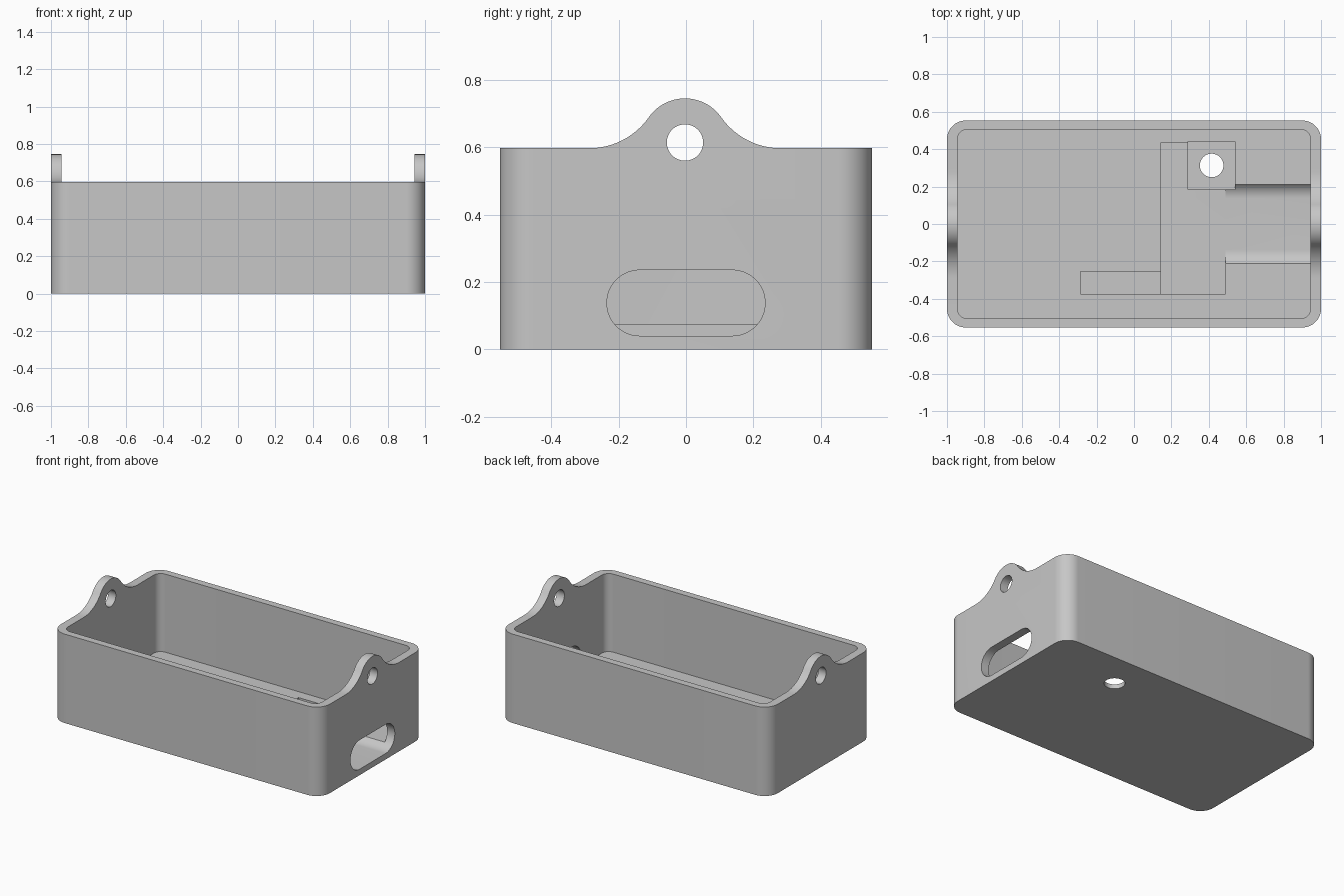
import bpy, bmesh, math
from mathutils import Vector

if "Cube" in bpy.data.objects:
    bpy.data.objects.remove(bpy.data.objects["Cube"], do_unlink=True)

# Single matte grey
grey = bpy.data.materials.new("light_grey")
grey.use_nodes = True
grey.diffuse_color = (0.57, 0.57, 0.57, 1)
grey.node_tree.nodes["Principled BSDF"].inputs["Base Color"].default_value = grey.diffuse_color

HX, HY, RIM = 1.0, 0.553, 0.597
FLOOR, RECESS = 0.073, 0.04
EAR_Y, EAR_Z, EAR_R = -0.003, 0.614, 0.131


def arc(cx, cy, r, start, end, n=16):
    """Points on an arc, angles in degrees."""
    angles = [math.radians(start + (end - start) * i / n) for i in range(n + 1)]
    return [(cx + r * math.cos(a), cy + r * math.sin(a)) for a in angles]


def rounded(x0, x1, y0, y1, r):
    return (arc(x1 - r, y1 - r, r, 0, 90) + arc(x0 + r, y1 - r, r, 90, 180)
            + arc(x0 + r, y0 + r, r, 180, 270) + arc(x1 - r, y0 + r, r, 270, 360))


def rect(x0, x1, y0, y1):
    return [(x0, y0), (x1, y0), (x1, y1), (x0, y1)]


def prism(name, profile, lo, hi, axis="Z"):
    """Extrude a closed profile along Z (xy profile) or X (yz profile)."""
    place = (lambda u, v, w: (w, u, v)) if axis == "X" else (lambda u, v, w: (u, v, w))
    bm = bmesh.new()
    face = bm.faces.new([bm.verts.new(place(u, v, lo)) for u, v in profile])
    result = bmesh.ops.extrude_face_region(bm, geom=[face])
    verts = [g for g in result["geom"] if isinstance(g, bmesh.types.BMVert)]
    bmesh.ops.translate(bm, verts=verts, vec=Vector(place(0, 0, hi - lo)))
    bmesh.ops.remove_doubles(bm, verts=bm.verts, dist=1e-5)
    bmesh.ops.recalc_face_normals(bm, faces=bm.faces)
    mesh = bpy.data.meshes.new(name)
    bm.to_mesh(mesh)
    bm.free()
    mesh.materials.append(grey)
    obj = bpy.data.objects.new(name, mesh)
    bpy.context.collection.objects.link(obj)
    return obj


def combine(target, tool, operation="DIFFERENCE"):
    mod = target.modifiers.new("cut", "BOOLEAN")
    mod.operation, mod.solver, mod.object = operation, "EXACT", tool
    bpy.context.view_layer.objects.active = target
    bpy.ops.object.modifier_apply(modifier=mod.name)
    bpy.data.objects.remove(tool, do_unlink=True)


# Outer block with rounded vertical corners
tray = prism("tray", rounded(-HX, HX, -HY, HY, 0.1), 0, 0.9)

# Side silhouette: flat rim flowing through fillets into a round ear
reach = 0.285
drop = EAR_Z - RIM
fillet = (reach**2 + drop**2 - EAR_R**2) / (2 * (EAR_R + drop))
tilt = math.degrees(math.atan2(RIM + fillet - EAR_Z, reach))
half = (arc(reach, RIM + fillet, fillet, 270, 180 + tilt)
        + arc(0, EAR_Z, EAR_R, tilt, 90)[1:])
outline = ([(-0.8, -0.2), (0.8, -0.2), (0.8, RIM)]
           + [(EAR_Y + y, z) for y, z in half]
           + [(EAR_Y - y, z) for y, z in reversed(half[:-1])] + [(-0.8, RIM)])
combine(tray, prism("silhouette", outline, -1.2, 1.2, "X"), "INTERSECT")

# Main cavity
combine(tray, prism("cavity", rounded(-0.943, 0.943, -0.505, 0.505, 0.05), FLOOR, 1.2))

# Stepped recesses in the floor
combine(tray, prism("main_recess", rect(0.145, 0.49, -0.375, 0.435), RECESS, 0.3))
combine(tray, prism("side_recess", rect(-0.285, 0.15, -0.375, -0.255), 0.05, 0.3))

# Slot through the end wall, running on as a channel in the floor
combine(tray, prism("slot", rounded(-0.235, 0.235, RECESS, 0.235, 0.0975), 0.3, 1.2, "X"))

# Square seat and drilled hole in the base
combine(tray, prism("square_seat", rect(0.29, 0.54, 0.185, 0.44), 0.03, 0.3))
combine(tray, prism("base_hole", arc(0.415, 0.313, 0.063, 0, 360, 48)[:-1], -0.2, 0.3))

# Hole through both ears
combine(tray, prism("ear_hole", arc(EAR_Y, EAR_Z, 0.054, 0, 360, 48)[:-1], -1.2, 1.2, "X"))

# Smooth curved walls, crisp edges
bpy.ops.object.select_all(action="DESELECT")
tray.select_set(True)
bpy.context.view_layer.objects.active = tray
bpy.ops.object.shade_smooth_by_angle(angle=math.radians(30))
